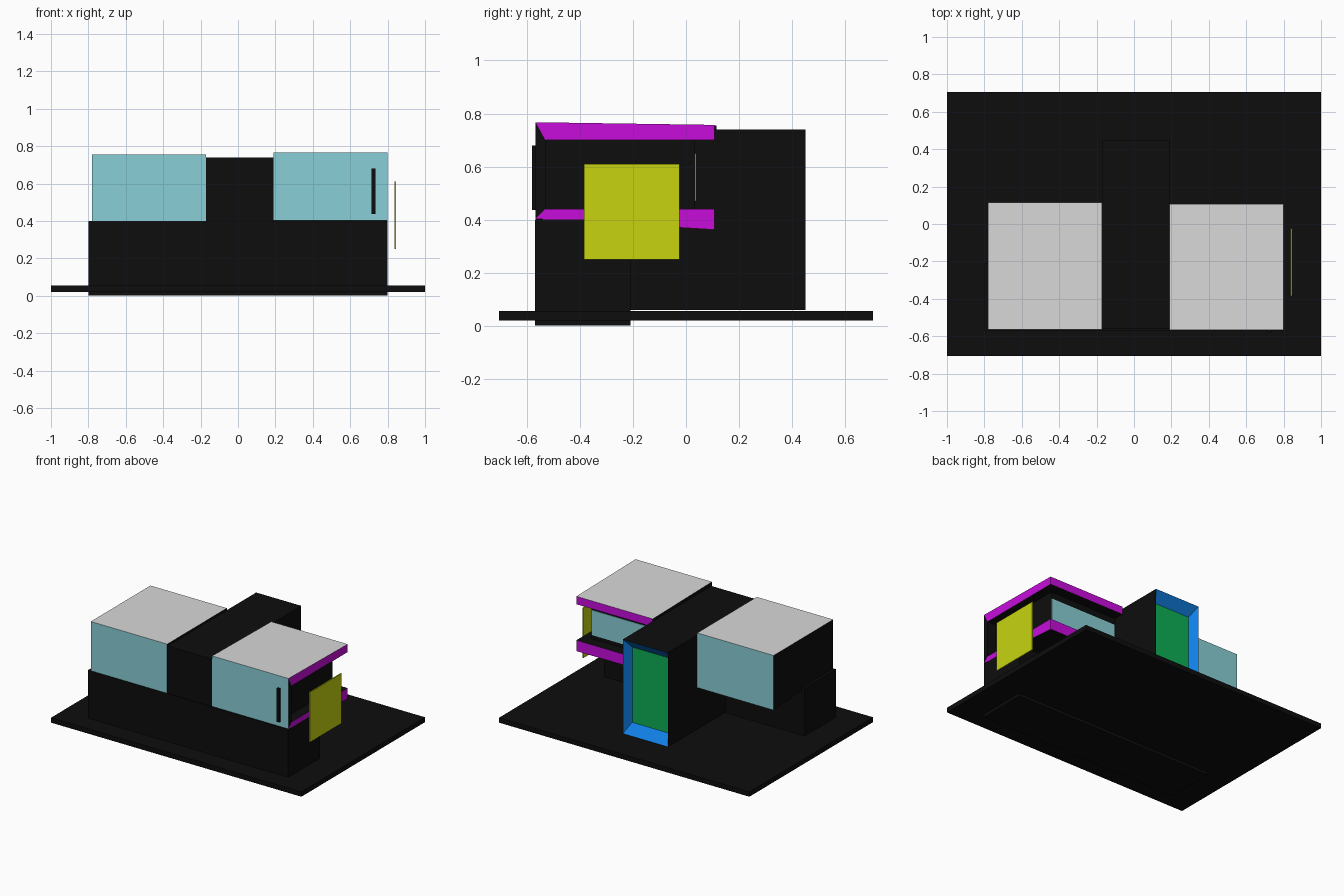
import bpy, bmesh
from mathutils import Vector

if "Cube" in bpy.data.objects:
    bpy.data.objects.remove(bpy.data.objects["Cube"])


def mat(name, rgb):
    m = bpy.data.materials.new(name)
    m.diffuse_color = (*rgb, 1)
    m.use_nodes = True
    m.node_tree.nodes["Principled BSDF"].inputs["Base Color"].default_value = m.diffuse_color
    return m


BLACK = mat("black", (0.004, 0.004, 0.004))
WHITE = mat("roof white", (0.69, 0.69, 0.69))
TEAL = mat("glass teal", (0.25, 0.62, 0.67))
PURPLE = mat("purple", (0.57, 0.004, 0.71))
YELLOW = mat("yellow", (0.57, 0.66, 0.005))
BLUE = mat("blue", (0.005, 0.22, 0.80))
GREEN = mat("green", (0.004, 0.42, 0.09))

DIRS = {"+x": (1, 0, 0), "-x": (-1, 0, 0), "+y": (0, 1, 0),
        "-y": (0, -1, 0), "+z": (0, 0, 1), "-z": (0, 0, -1)}


def finish(name, bm, base, sides):
    """Make the object; colour faces by the direction they look in."""
    bm.normal_update()
    mats = [base]
    for d, m in sides.items():
        if m not in mats:
            mats.append(m)
        for f in bm.faces:
            if f.material_index == 0 and f.normal.dot(Vector(DIRS[d])) > 0.95:
                f.material_index = mats.index(m)
    me = bpy.data.meshes.new(name)
    bm.to_mesh(me)
    bm.free()
    for m in mats:
        me.materials.append(m)
    ob = bpy.data.objects.new(name, me)
    bpy.context.collection.objects.link(ob)
    return ob


def prism(name, x0, x1, profile, base=BLACK, **kw):
    """Extrude a (y, z) side profile from x0 to x1."""
    bm = bmesh.new()
    face = bm.faces.new([bm.verts.new((x0, y, z)) for y, z in profile])
    ext = bmesh.ops.extrude_face_region(bm, geom=[face])
    vs = [v for v in ext["geom"] if isinstance(v, bmesh.types.BMVert)]
    bmesh.ops.translate(bm, verts=vs, vec=(x1 - x0, 0, 0))
    bmesh.ops.recalc_face_normals(bm, faces=bm.faces)
    return finish(name, bm, base, kw.get("sides", {}))


def box(name, x, y, z, base=BLACK, sides={}):
    prof = [(y[0], z[0]), (y[1], z[0]), (y[1], z[1]), (y[0], z[1])]
    return prism(name, x[0], x[1], prof, base, sides=sides)


# ground slab and long lower storey
box("base_slab", (-1, 1), (-0.705, 0.705), (0.02, 0.055))
box("lower_storey", (-0.8, 0.8), (-0.57, -0.21), (0, 0.40))

# left upper room, underside sloping down to the back
prism("left_room", -0.78, -0.17,
      [(-0.565, 0.40), (0.115, 0.36), (0.115, 0.755), (-0.565, 0.755)],
      sides={"-y": TEAL, "+y": TEAL, "+z": WHITE})

# right upper room: roof, front and floor mitred into one C shaped shell
F, B = -0.567, 0.108
prism("right_roof", 0.19, 0.80,
      [(F, 0.767), (-0.53, 0.70), (B, 0.70), (B, 0.757)],
      sides={"+x": PURPLE, "+y": PURPLE, "+z": WHITE})
prism("right_front_glass", 0.19, 0.80,
      [(F, 0.767), (F, 0.403), (-0.53, 0.44), (-0.53, 0.70)],
      sides={"-y": TEAL})
prism("right_floor", 0.19, 0.80,
      [(F, 0.403), (B, 0.362), (B, 0.44), (-0.53, 0.44)],
      sides={"+x": PURPLE, "+y": PURPLE})

# recessed walls, back window, front handle and side screen
box("recessed_walls", (0.19, 0.73), (-0.53, 0.033), (0.44, 0.70))
box("back_window", (0.195, 0.728), (0.032, 0.037), (0.47, 0.65), TEAL)
box("front_handle", (0.715, 0.735), (-0.58, -0.565), (0.437, 0.68))
box("side_screen", (0.838, 0.846), (-0.385, -0.025), (0.25, 0.61), YELLOW)

# central hall with a splayed doorway cut into its back
bm = bmesh.new()
bmesh.ops.create_cube(bm, size=1)
for v in bm.verts:
    v.co = (0.01 + v.co.x * 0.36, -0.055 + v.co.y * 1.01, 0.40 + v.co.z * 0.68)
bm.normal_update()
back = next(f for f in bm.faces if f.normal.y > 0.9)
ring = bmesh.ops.inset_region(bm, faces=[back], thickness=0.05)["faces"]
for v in back.verts:
    v.co.y -= 0.058
    v.co.z += 0.033 * (1 if v.co.z < 0.4 else -1)
for f in ring:
    f.material_index = 1
back.material_index = 2
hall = finish("central_hall", bm, BLACK, {})
hall.data.materials.append(BLUE)
hall.data.materials.append(GREEN)
